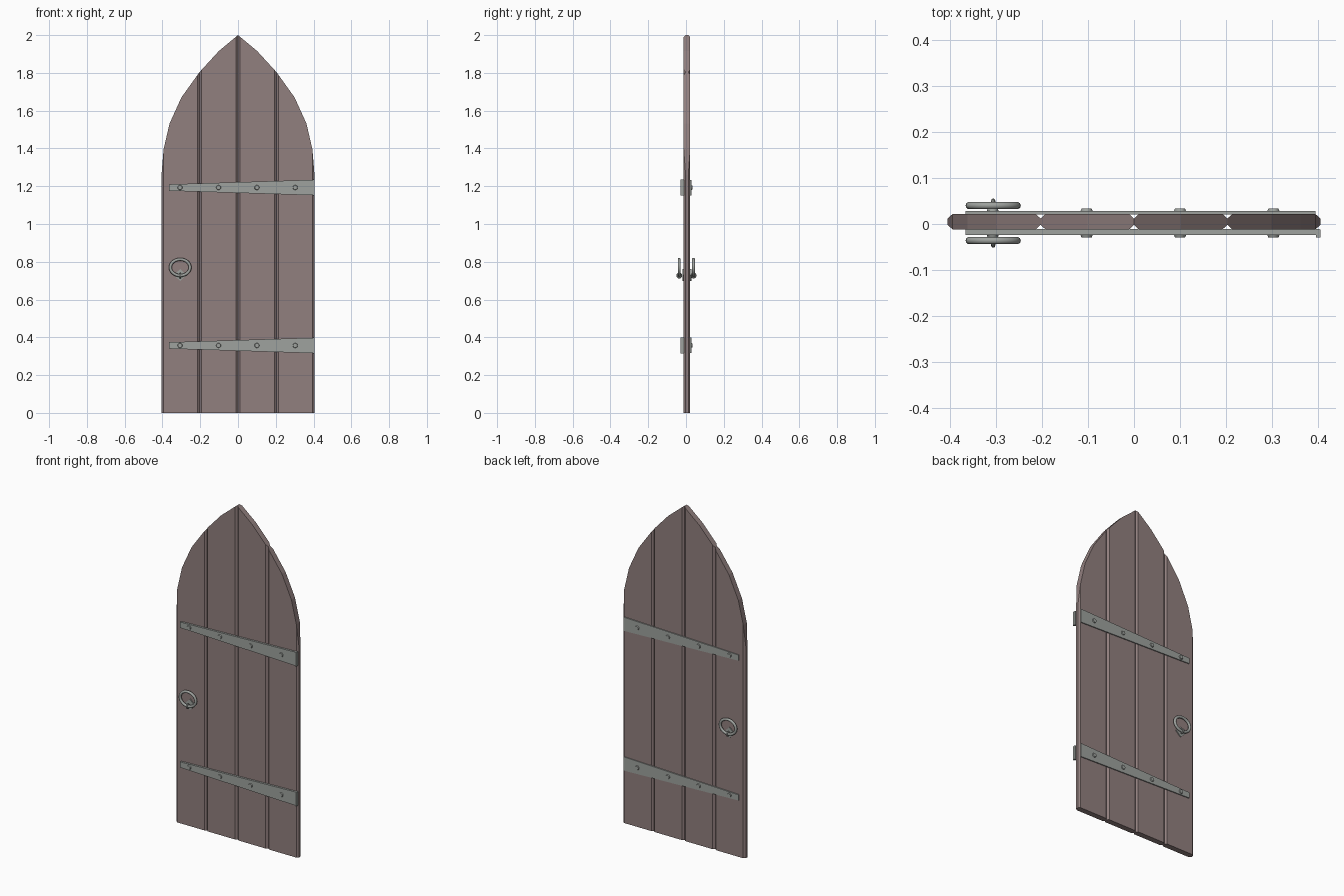
import bpy, bmesh, math
from mathutils import Matrix, Vector

if "Cube" in bpy.data.objects:
    bpy.data.objects.remove(bpy.data.objects["Cube"])


def material(name, rgb):
    m = bpy.data.materials.new(name)
    m.diffuse_color = (*rgb, 1)
    m.use_nodes = True
    m.node_tree.nodes["Principled BSDF"].inputs["Base Color"].default_value = m.diffuse_color
    return m


WOOD = material("weathered wood", (0.285, 0.214, 0.210))
METAL = material("grey iron", (0.342, 0.361, 0.342))

MID_Y, HALF_Y = 0.005, 0.017      # door thickness
ARCH = [(0.0, 2.0), (0.102, 1.915), (0.203, 1.805), (0.299, 1.671),
        (0.362, 1.533), (0.394, 1.395), (0.405, 1.26)]


def finish(name, bm, mat, smooth=False):
    bmesh.ops.recalc_face_normals(bm, faces=bm.faces)
    mesh = bpy.data.meshes.new(name)
    bm.to_mesh(mesh)
    bm.free()
    mesh.materials.append(mat)
    ob = bpy.data.objects.new(name, mesh)
    bpy.context.collection.objects.link(ob)
    if smooth:
        bpy.ops.object.select_all(action='DESELECT')
        ob.select_set(True)
        bpy.context.view_layer.objects.active = ob
        bpy.ops.object.shade_smooth_by_angle(angle=math.radians(40))
    return ob


def arch_height(x):
    x = abs(x)
    for (xa, za), (xb, zb) in zip(ARCH, ARCH[1:]):
        if x <= xb + 1e-6:
            return za + (zb - za) * (x - xa) / (xb - xa)
    return ARCH[-1][1]


def plank(name, x0, x1, chamfer=0.011):
    # Slices across the width: thin at both edges, full between, topped by the arch
    knots = [s * x for x, _ in ARCH for s in (-1, 1)]
    xs = {x0, x0 + chamfer, x1 - chamfer, x1}
    xs |= {k for k in knots if x0 + chamfer + 0.002 < k < x1 - chamfer - 0.002}
    bm = bmesh.new()
    rings = []
    for x in sorted(xs):
        t = 0.007 if x in (x0, x1) else HALF_Y
        z = arch_height(x)
        rings.append([bm.verts.new(p) for p in (
            (x, MID_Y - t, 0), (x, MID_Y + t, 0), (x, MID_Y + t, z), (x, MID_Y - t, z))])
    for a, b in zip(rings, rings[1:]):
        for i in range(4):
            j = (i + 1) % 4
            bm.faces.new((a[i], a[j], b[j], b[i]))
    bm.faces.new(rings[0])
    bm.faces.new(rings[-1])
    finish(name, bm, WOOD)


def plate(name, outline, y0, y1):
    # Flat outline in x and z, extruded from y0 to y1
    bm = bmesh.new()
    face = bm.faces.new([bm.verts.new((x, y0, z)) for x, z in outline])
    new = bmesh.ops.extrude_face_region(bm, geom=[face])["geom"]
    bmesh.ops.translate(bm, vec=(0, y1 - y0, 0),
                        verts=[v for v in new if isinstance(v, bmesh.types.BMVert)])
    finish(name, bm, METAL)


def torus(name, center, ax, az, minor, seg, sides, turn=0.0):
    # Elliptical ring in the x-z plane, turned about z
    bm = bmesh.new()
    rot = Matrix.Rotation(turn, 3, 'Z')
    grid = []
    for i in range(seg):
        a = math.tau * i / seg
        row = []
        for k in range(sides):
            b = math.tau * k / sides
            r = minor * math.cos(b)
            p = Vector(((ax + r) * math.cos(a), minor * math.sin(b), (az + r) * math.sin(a)))
            row.append(bm.verts.new(rot @ p + Vector(center)))
        grid.append(row)
    for i in range(seg):
        for k in range(sides):
            n, m = (i + 1) % seg, (k + 1) % sides
            bm.faces.new((grid[i][k], grid[n][k], grid[n][m], grid[i][m]))
    finish(name, bm, METAL, True)


def bolt(name, x, z, y, side):
    # Low tapered bolt head facing outward
    bm = bmesh.new()
    bmesh.ops.create_cone(bm, cap_ends=True, segments=12, radius1=0.014, radius2=0.011,
                          depth=0.008, matrix=Matrix.Translation((x, y, z)) @
                          Matrix.Rotation(-side * math.pi / 2, 4, 'X'))
    finish(name, bm, METAL, True)


# Four planks
edges = [-0.405, -0.203, 0.0, 0.203, 0.405]
for i in range(4):
    plank(f"plank_{i + 1}", edges[i], edges[i + 1])

for label, side in (("front", -1), ("back", 1)):
    face_y = MID_Y + side * HALF_Y
    inner = face_y - side * 0.001
    outer = -0.024 if side < 0 else 0.028
    end_x = 0.403 if side < 0 else 0.395

    # Tapered strap hinges with bolts
    for level, z in (("lower", 0.357), ("upper", 1.193)):
        plate(f"{label}_{level}_strap",
              [(-0.366, z - 0.017), (end_x, z - 0.041), (end_x, z + 0.041), (-0.366, z + 0.017)],
              inner, outer)
        for n, x in enumerate((-0.307, -0.103, 0.1, 0.303)):
            bolt(f"{label}_{level}_bolt_{n + 1}", x, z, outer + side * 0.0015, side)
        if side < 0:
            plate(f"{level}_hinge_end",
                  [(0.396, z - 0.042), (0.405, z - 0.042), (0.405, z + 0.042), (0.396, z + 0.042)],
                  -0.029, -0.012)

    # Ring handle, its staple and diamond backing plate
    ring_y = -0.036 if side < 0 else 0.040
    plate(f"{label}_handle_plate",
          [(-0.306, 0.698), (-0.272, 0.73), (-0.306, 0.762), (-0.340, 0.73)],
          inner, face_y + side * 0.006)
    torus(f"{label}_handle_ring", (-0.306, ring_y, 0.770), 0.052, 0.043, 0.008, 32, 10)
    torus(f"{label}_handle_staple", (-0.306, ring_y, 0.727), 0.011, 0.011, 0.0045, 16, 8,
          math.pi / 2)
